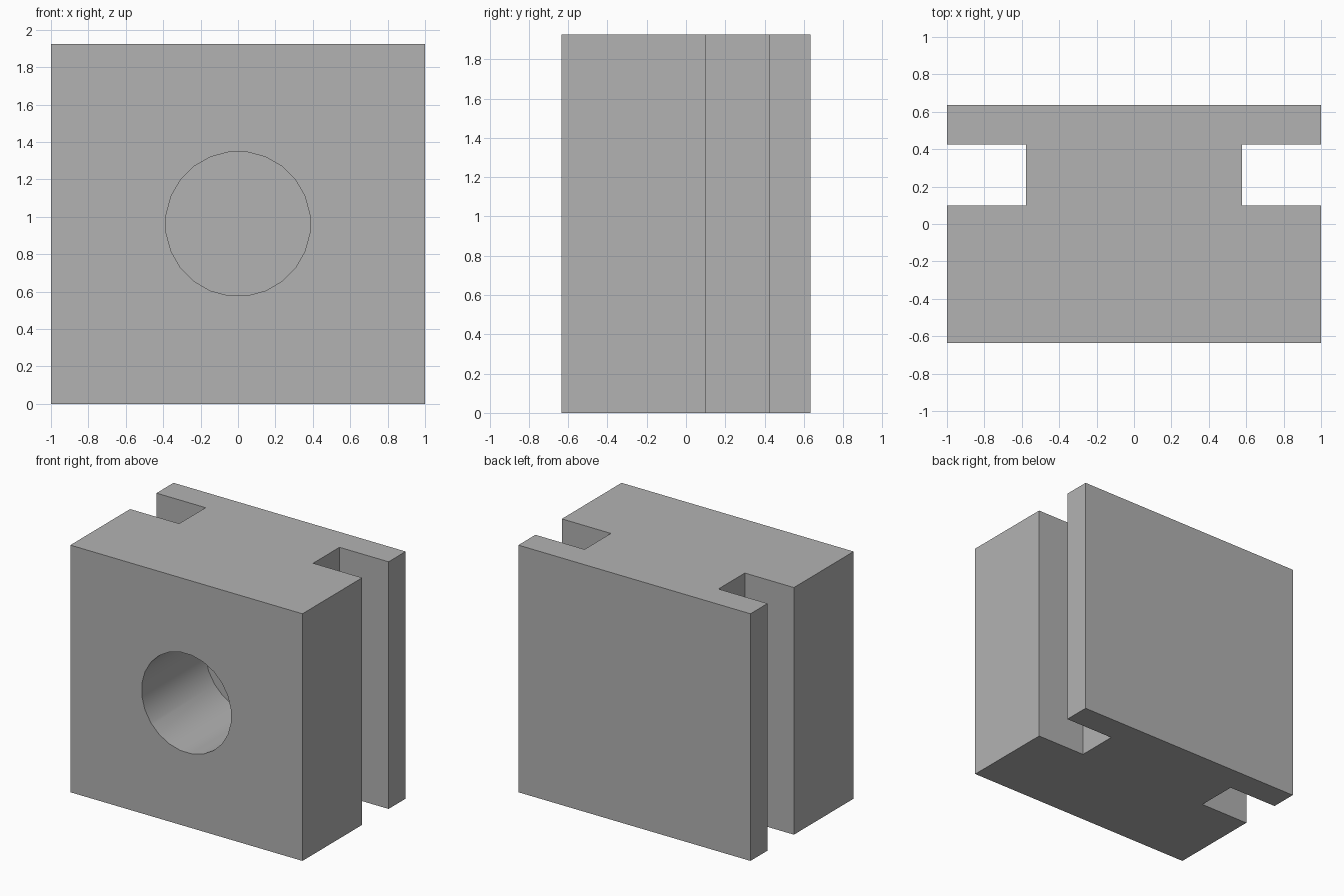
import bpy, bmesh, math

if "Cube" in bpy.data.objects:
    bpy.data.objects.remove(bpy.data.objects["Cube"])

HEIGHT = 1.925
DEPTH = 0.635              # half depth
SLOT_Y0, SLOT_Y1 = 0.10, 0.425
NECK = 0.577               # half width between the slots
BORE_R, BORE_DEPTH, SIDES = 0.387, 0.785, 24

grey = bpy.data.materials.new("plain_grey")
grey.diffuse_color = (0.448, 0.448, 0.448, 1)
grey.use_nodes = True
grey.node_tree.nodes["Principled BSDF"].inputs["Base Color"].default_value = grey.diffuse_color

# Slotted block: half outline mirrored in x, extruded upward
half = [(1, -DEPTH), (1, SLOT_Y0), (NECK, SLOT_Y0),
        (NECK, SLOT_Y1), (1, SLOT_Y1), (1, DEPTH)]
outline = half + [(-x, y) for x, y in reversed(half)]
bm = bmesh.new()
base = bm.faces.new([bm.verts.new((x, y, 0)) for x, y in outline])
top = bmesh.ops.extrude_face_region(bm, geom=[base])["geom"]
bmesh.ops.translate(bm, vec=(0, 0, HEIGHT),
                    verts=[v for v in top if isinstance(v, bmesh.types.BMVert)])
bmesh.ops.recalc_face_normals(bm, faces=bm.faces)
mesh = bpy.data.meshes.new("slotted_block")
bm.to_mesh(mesh)
bm.free()
mesh.materials.append(grey)
block = bpy.data.objects.new("slotted_block", mesh)
bpy.context.collection.objects.link(block)

# Blind round bore in the front face
extra = 0.2                # cutter sticks out of the front
bpy.ops.mesh.primitive_cylinder_add(
    vertices=SIDES, radius=BORE_R, depth=BORE_DEPTH + extra,
    location=(0, -DEPTH + (BORE_DEPTH - extra) / 2, HEIGHT / 2))
cutter = bpy.context.object
cutter.name = "bore_cutter"
cutter.rotation_euler = (math.pi / 2, math.pi / SIDES, 0)
cutter.data.materials.append(grey)
cutter.hide_render = True

cut = block.modifiers.new("bore", 'BOOLEAN')
cut.operation = 'DIFFERENCE'
cut.solver = 'EXACT'
cut.object = cutter

bpy.ops.object.select_all(action='DESELECT')
block.select_set(True)
bpy.context.view_layer.objects.active = block
bpy.ops.object.modifier_apply(modifier=cut.name)
bpy.data.objects.remove(cutter)
bpy.ops.object.shade_smooth_by_angle(angle=math.radians(30))
